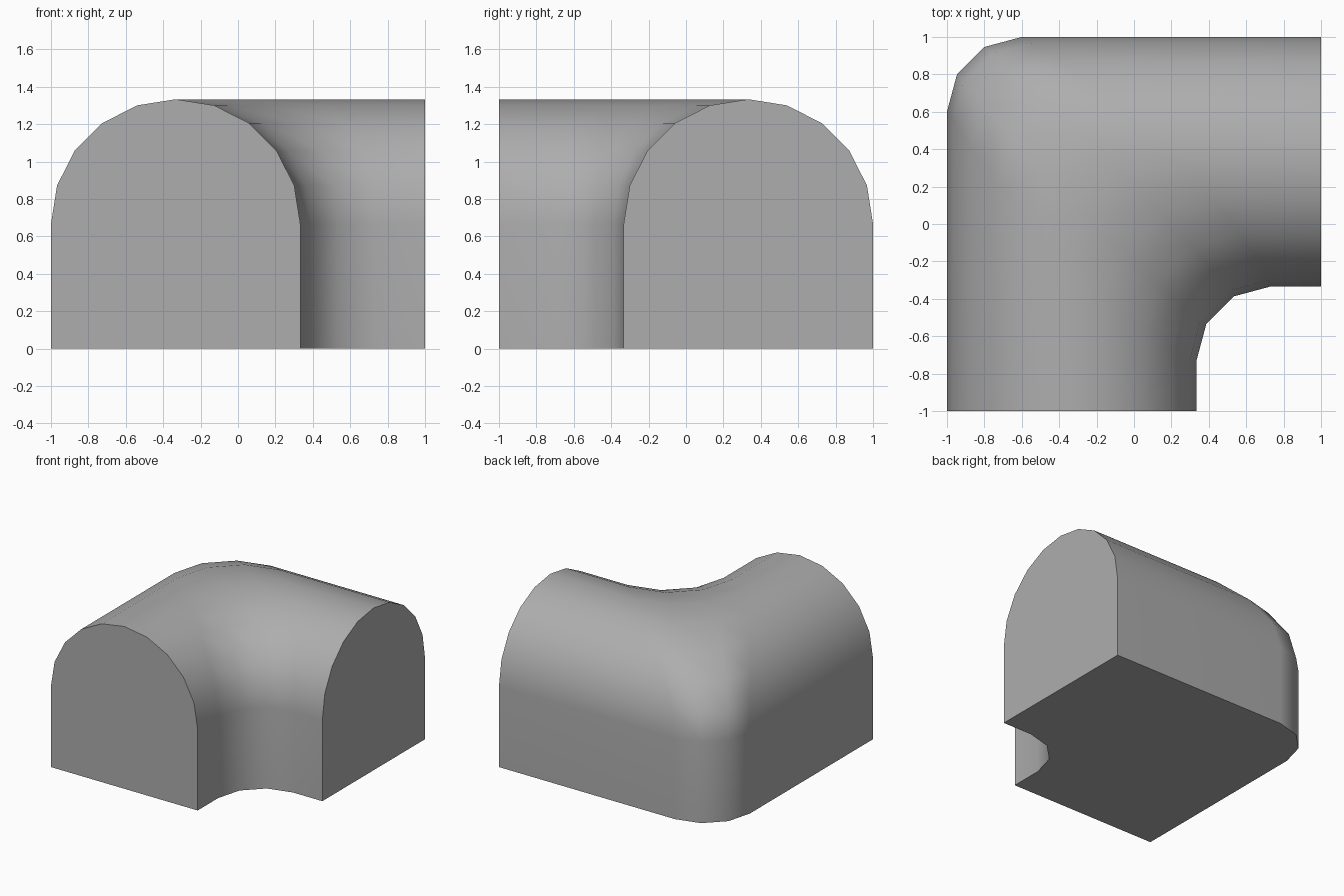
import bpy
import bmesh
from math import cos, sin, pi, radians, sqrt

cube = bpy.data.objects.get("Cube")
if cube:
    bpy.data.objects.remove(cube)

HALF = 2 / 3        # half width, wall height and vault radius
BEND = 0.4          # corner radius of the upright walls
ARC_STEPS = 10
BEND_STEPS = 3

# Arched cross-section as (offset across, height)
profile = [(-1, 0)]
for i in range(ARC_STEPS + 1):
    a = pi - pi * i / ARC_STEPS
    profile.append((-HALF / 2 + HALF * cos(a), HALF + HALF * sin(a)))
profile.append((HALF / 2, 0))


def bent_path(u, z):
    """Line from the front end, round the corner, to the left end."""
    # The bend widens towards the crown, as an even bevel along the mitre does
    rise = max(0, z / HALF - 1)
    r = BEND * sqrt(1 + rise * rise)
    pts = [(u, -1, z)]
    for i in range(BEND_STEPS + 1):
        a = pi - pi / 2 * i / BEND_STEPS
        pts.append((u + r + r * cos(a), -u - r + r * sin(a), z))
    pts.append((1, -u, z))
    return pts


# Vaulted shell
bm = bmesh.new()
rows = [[bm.verts.new(p) for p in bent_path(u, z)] for u, z in profile]
for low, high in zip(rows, rows[1:]):
    for i in range(len(low) - 1):
        bm.faces.new((low[i], low[i + 1], high[i + 1], high[i]))

# End caps and floor
bm.faces.new([row[0] for row in rows])
bm.faces.new([row[-1] for row in rows])
bm.faces.new(rows[0] + rows[-1][::-1])
bmesh.ops.recalc_face_normals(bm, faces=bm.faces[:])

mesh = bpy.data.meshes.new("arched_corner")
bm.to_mesh(mesh)
bm.free()
corner = bpy.data.objects.new("arched_corner", mesh)
bpy.context.collection.objects.link(corner)

# Plain grey material
COLOUR = (0.42, 0.42, 0.42, 1)
grey = bpy.data.materials.new("mid_grey")
grey.use_nodes = True
grey.diffuse_color = COLOUR
grey.node_tree.nodes["Principled BSDF"].inputs["Base Color"].default_value = COLOUR
mesh.materials.append(grey)

# Smooth vault, crisp ends and floor edge, flat-looking walls
bpy.ops.object.select_all(action="DESELECT")
corner.select_set(True)
bpy.context.view_layer.objects.active = corner
bpy.ops.object.shade_smooth_by_angle(angle=radians(40))
weighted = corner.modifiers.new("even_shading", "WEIGHTED_NORMAL")
weighted.keep_sharp = True
